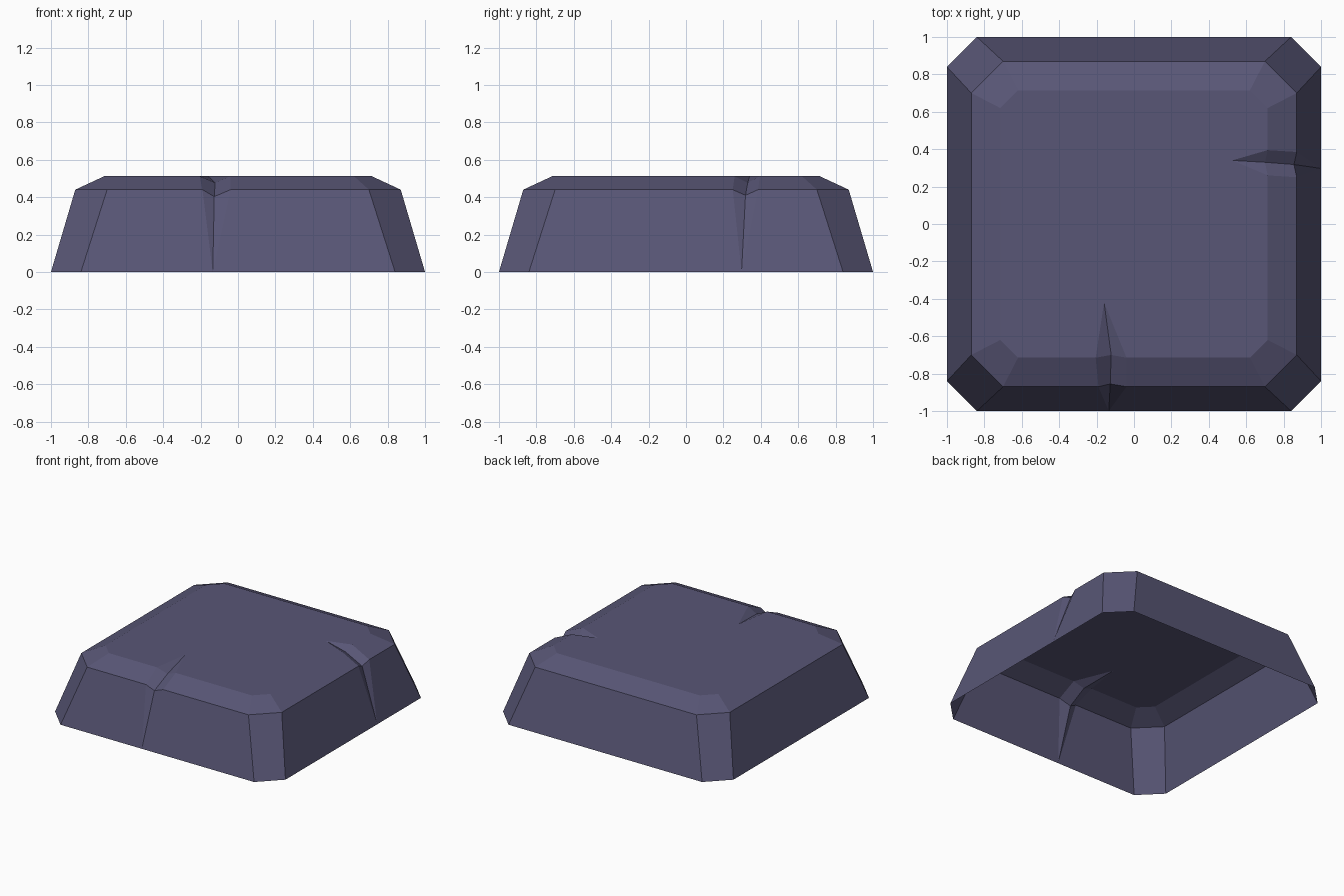
import bpy, bmesh

if "Cube" in bpy.data.objects:
    bpy.data.objects.remove(bpy.data.objects["Cube"])

# Outline levels: half size, chamfer start, height
LEVELS = [(1.0, 0.84, 0.0), (0.87, 0.70, 0.44), (0.715, 0.62, 0.512)]

# Cracks, per level: (start, middle, end) along the side, inward depth, drop
FRONT = [((-0.135,) * 3, 0, 0), ((-0.19, -0.127, -0.04), 0.015, 0.037),
         ((-0.205, -0.122, -0.04), 0.015, 0.035)]
RIGHT = [((0.297,) * 3, 0, 0), ((0.25, 0.318, 0.385), 0.015, 0.03),
         ((0.26, 0.33, 0.395), 0.015, 0.035)]
FRONT_TIP = (-0.16, -0.42)
RIGHT_TIP = (0.525, 0.34)

bm = bmesh.new()


def ring(level):
    """Chamfered outline, with three crack points on the front and right sides."""
    h, c, z = LEVELS[level]
    pts = [(-c, -h, z)]
    along, depth, drop = FRONT[level]
    pts += [(a, -h + depth * (i == 1), z - drop * (i == 1)) for i, a in enumerate(along)]
    pts += [(c, -h, z), (h, -c, z)]
    along, depth, drop = RIGHT[level]
    pts += [(h - depth * (i == 1), a, z - drop * (i == 1)) for i, a in enumerate(along)]
    pts += [(h, c, z), (c, h, z), (-c, h, z), (-h, c, z), (-h, -c, z)]
    return [bm.verts.new(p) for p in pts]


# Sloping walls and bevel, open underneath
rings = [ring(i) for i in range(3)]
for low, high in zip(rings, rings[1:]):
    n = len(low)
    for i in range(n):
        j = (i + 1) % n
        bm.faces.new((low[i], low[j], high[j], high[i]))

# Flat top, with each crack tapering to its tip
top = list(rings[-1])
for mid, tip in ((2, FRONT_TIP), (7, RIGHT_TIP)):
    t = bm.verts.new((*tip, LEVELS[2][2]))
    a, m, b = rings[-1][mid - 1:mid + 2]
    bm.faces.new((a, m, t))
    bm.faces.new((m, b, t))
    top[mid] = t
bm.faces.new(top)

# Close each crack to a point at the ground
bmesh.ops.remove_doubles(bm, verts=bm.verts[:], dist=0.0005)

mesh = bpy.data.meshes.new("cracked_stone_slab")
bm.to_mesh(mesh)
bm.free()
slab = bpy.data.objects.new("cracked_stone_slab", mesh)
bpy.context.collection.objects.link(slab)

stone = bpy.data.materials.new("slate purple stone")
stone.diffuse_color = (0.098, 0.093, 0.180, 1)
stone.use_nodes = True
stone.node_tree.nodes["Principled BSDF"].inputs["Base Color"].default_value = stone.diffuse_color
mesh.materials.append(stone)
